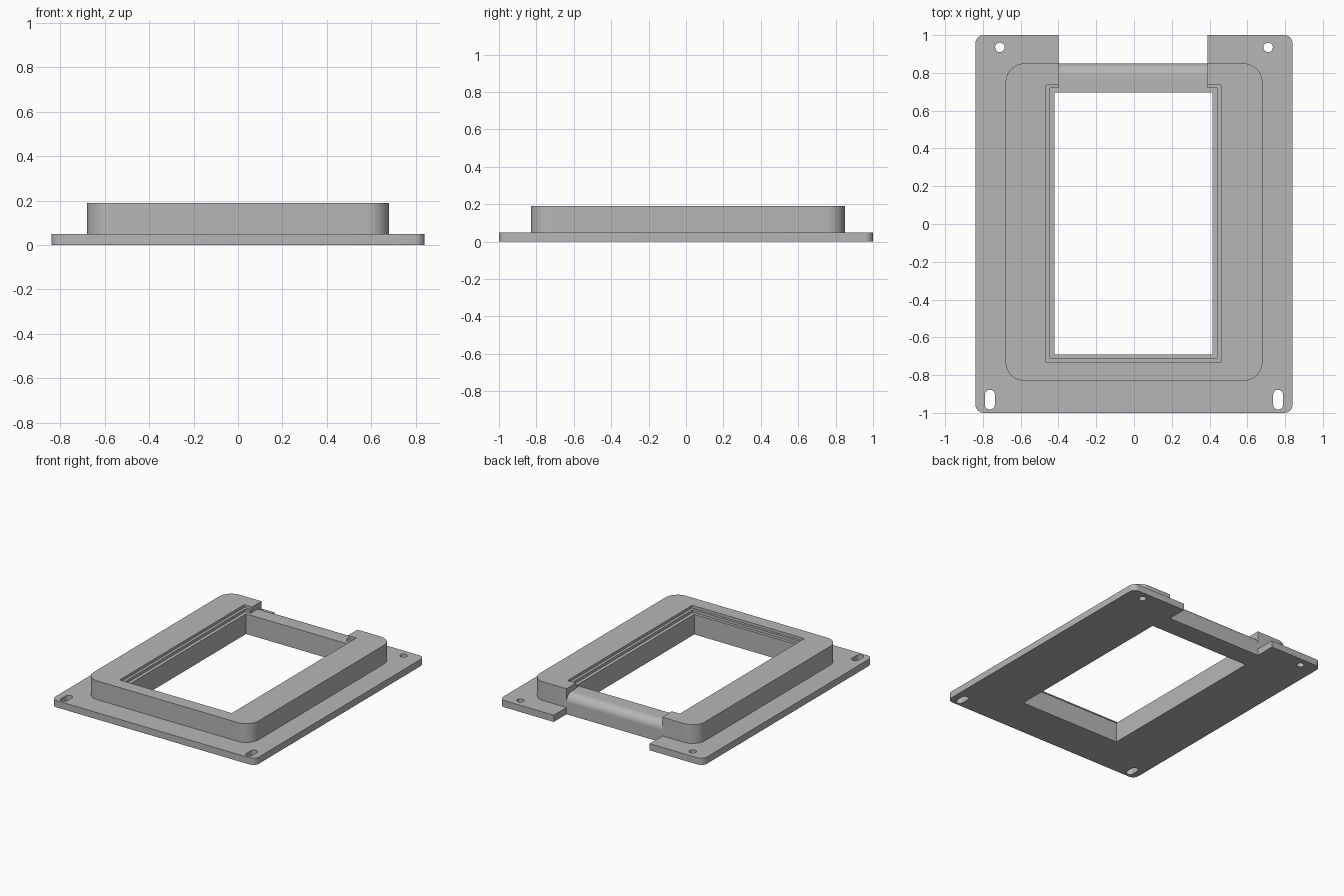
import bpy, bmesh
from math import sin, cos, pi
from mathutils import Vector

cube = bpy.data.objects.get("Cube")
if cube:
    bpy.data.objects.remove(cube, do_unlink=True)

PLATE_TOP, FRAME_TOP = 0.05, 0.19
LEDGE_MID, LEDGE_LOW = 0.17, 0.15
BACK = 0.85          # rear face of the raised frame
SEG = 10             # segments per rounded corner

grey = bpy.data.materials.new("plain grey")
grey.use_nodes = True
color = (0.47, 0.47, 0.47, 1)
grey.diffuse_color = color
grey.node_tree.nodes["Principled BSDF"].inputs["Base Color"].default_value = color


def prism(name, points, direction):
    """Closed solid swept from a flat outline along a direction."""
    bm = bmesh.new()
    face = bm.faces.new([bm.verts.new(p) for p in points])
    swept = bmesh.ops.extrude_face_region(bm, geom=[face])["geom"]
    bmesh.ops.translate(bm, vec=Vector(direction),
                        verts=[v for v in swept if isinstance(v, bmesh.types.BMVert)])
    bmesh.ops.recalc_face_normals(bm, faces=bm.faces)
    mesh = bpy.data.meshes.new(name)
    bm.to_mesh(mesh)
    bm.free()
    mesh.materials.append(grey)
    obj = bpy.data.objects.new(name, mesh)
    bpy.context.collection.objects.link(obj)
    return obj


def block(name, x0, x1, y0, y1, z0, z1, r=0.0):
    """Upright block with optional rounded corners."""
    if r:
        centres = [(x1 - r, y1 - r), (x0 + r, y1 - r), (x0 + r, y0 + r), (x1 - r, y0 + r)]
        pts = []
        for q, (cx, cy) in enumerate(centres):
            for i in range(SEG + 1):
                a = (q + i / SEG) * pi / 2
                p = (cx + r * cos(a), cy + r * sin(a), z0)
                if not pts or (Vector(p) - Vector(pts[-1])).length > 1e-5:
                    pts.append(p)
        if (Vector(pts[0]) - Vector(pts[-1])).length < 1e-5:
            pts.pop()
    else:
        pts = [(x0, y0, z0), (x1, y0, z0), (x1, y1, z0), (x0, y1, z0)]
    return prism(name, pts, (0, 0, z1 - z0))


def combine(target, tool, operation):
    mod = target.modifiers.new(operation, 'BOOLEAN')
    mod.operation, mod.solver, mod.object = operation, 'EXACT', tool
    bpy.context.view_layer.objects.active = target
    bpy.ops.object.modifier_apply(modifier=mod.name)
    bpy.data.objects.remove(tool, do_unlink=True)


# Base plate with the raised frame on top
body = block("mounting_frame", -0.84, 0.84, -1, 1, 0, PLATE_TOP, 0.045)
combine(body, block("raised_frame", -0.68, 0.68, -0.83, BACK, 0.02, FRAME_TOP, 0.1), 'UNION')

# Window opening and the two stepped ledges around it
cutters = [
    block("window", -0.42, 0.415, -0.69, 0.695, -0.1, 0.3),
    block("lower_ledge", -0.445, 0.44, -0.712, 0.72, LEDGE_LOW, 0.3),
    block("upper_ledge", -0.465, 0.46, -0.73, 0.737, LEDGE_MID, 0.3),
]

# Rear gap, leaving a low bridge with a rounded back edge
r = 0.06
profile = [(0.6, LEDGE_LOW)]
for i in range(SEG + 1):
    a = pi / 2 * (1 - i / SEG)
    profile.append((BACK - r + r * cos(a), LEDGE_LOW - r + r * sin(a)))
profile += [(BACK, -0.1), (1.1, -0.1), (1.1, 0.3), (0.6, 0.3)]
cutters.append(prism("rear_gap", [(-0.4, y, z) for y, z in profile], (0.79, 0, 0)))

# Round screw holes at the back, slots at the front
for side in (-1, 1):
    x = side * 0.71
    cutters.append(block("hole", x - 0.025, x + 0.025, 0.91, 0.96, -0.1, 0.3, 0.025))
    x = side * 0.763
    cutters.append(block("slot", x - 0.026, x + 0.026, -0.982, -0.878, -0.1, 0.3, 0.0255))

for cutter in cutters:
    combine(body, cutter, 'DIFFERENCE')

# Smooth rounded corners, crisp edges elsewhere
bpy.ops.object.select_all(action='DESELECT')
body.select_set(True)
bpy.context.view_layer.objects.active = body
bpy.ops.object.shade_smooth_by_angle(angle=pi / 6)
